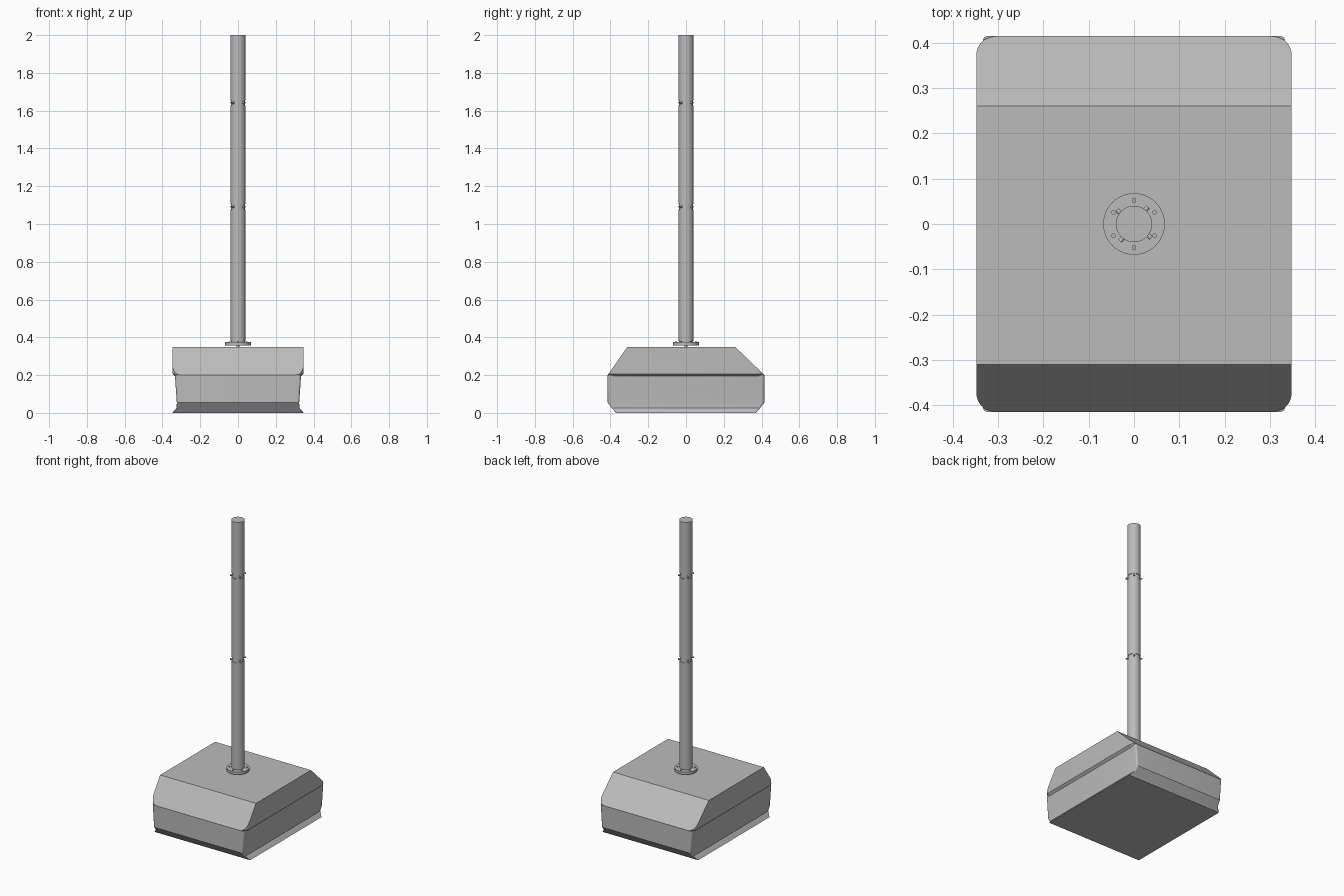
import bpy, bmesh
from math import pi, sin, cos, radians
from mathutils import Vector, Matrix

cube = bpy.data.objects.get("Cube")
if cube:
    bpy.data.objects.remove(cube)

# One painted-metal colour
grey = bpy.data.materials.new("metal grey")
grey.use_nodes = True
grey.diffuse_color = (0.5, 0.5, 0.5, 1)
grey.node_tree.nodes["Principled BSDF"].inputs["Base Color"].default_value = (0.5, 0.5, 0.5, 1)


def make(name, bm, smooth=True):
    bmesh.ops.recalc_face_normals(bm, faces=bm.faces)
    mesh = bpy.data.meshes.new(name)
    bm.to_mesh(mesh)
    bm.free()
    mesh.materials.append(grey)
    obj = bpy.data.objects.new(name, mesh)
    bpy.context.collection.objects.link(obj)
    bpy.ops.object.select_all(action="DESELECT")
    obj.select_set(True)
    bpy.context.view_layer.objects.active = obj
    if smooth:
        bpy.ops.object.shade_smooth_by_angle(angle=radians(25))
    return obj


def rounded_ring(hx, hy, r, z, steps=8):
    """Rounded rectangle outline at height z."""
    ring = []
    for k, (sx, sy) in enumerate(((1, 1), (-1, 1), (-1, -1), (1, -1))):
        for i in range(steps + 1):
            a = pi / 2 * (k + i / steps)
            ring.append(Vector((sx * (hx - r) + r * cos(a), sy * (hy - r) + r * sin(a), z)))
    return ring


def loft(rings):
    bm = bmesh.new()
    loops = [[bm.verts.new(p) for p in ring] for ring in rings]
    n = len(loops[0])
    for low, high in zip(loops, loops[1:]):
        for i in range(n):
            j = (i + 1) % n
            bm.faces.new((low[i], low[j], high[j], high[i]))
    bm.faces.new(loops[0])
    bm.faces.new(loops[-1])
    return bm


def cylinder(bm, r, z0, z1, at=(0, 0), sides=48):
    place = Matrix.Translation((at[0], at[1], (z0 + z1) / 2))
    bmesh.ops.create_cone(bm, cap_ends=True, segments=sides, radius1=r, radius2=r,
                          depth=z1 - z0, matrix=place)


# Lower housing: tapered sides, chamfered ends and a flared skirt
make("lower_housing", loft([
    rounded_ring(0.348, 0.37, 0.003, 0),
    rounded_ring(0.325, 0.393, 0.008, 0.027),
    rounded_ring(0.324, 0.415, 0.012, 0.055),
    rounded_ring(0.334, 0.415, 0.012, 0.2),
]))

# Upper hood: rounded block trimmed by a sloping side profile
hood = make("upper_hood", loft([
    rounded_ring(0.334, 0.415, 0.04, 0.195),
    rounded_ring(0.348, 0.415, 0.042, 0.207),
    rounded_ring(0.348, 0.415, 0.042, 0.4),
]), smooth=False)
profile = [(-0.5, 0.1), (-0.5, 0.2), (-0.415, 0.2), (-0.31, 0.35),
           (0.26, 0.35), (0.415, 0.2), (0.5, 0.2), (0.5, 0.1)]
trim = make("hood_trim", loft([[Vector((x, y, z)) for y, z in profile] for x in (-0.5, 0.5)]),
            smooth=False)
trim.hide_render = True
bpy.context.view_layer.objects.active = hood
cut = hood.modifiers.new("trim", "BOOLEAN")
cut.operation = "INTERSECT"
cut.solver = "EXACT"
cut.object = trim
bpy.ops.object.select_all(action="DESELECT")
hood.select_set(True)
bpy.ops.object.modifier_apply(modifier=cut.name)
bpy.data.objects.remove(trim)
bpy.ops.object.shade_smooth_by_angle(angle=radians(25))

# Mounting flange on a short spigot, with six bolts
bm = bmesh.new()
cylinder(bm, 0.008, 0.345, 0.36, sides=16)
cylinder(bm, 0.068, 0.358, 0.375)
cylinder(bm, 0.036, 0.374, 0.385)
make("mounting_flange", bm)
bm = bmesh.new()
for k in range(6):
    a = pi / 2 + k * pi / 3
    cylinder(bm, 0.005, 0.37, 0.379, (0.052 * cos(a), 0.052 * sin(a)), 12)
make("flange_bolts", bm)

# Pole sections
for name, z0, z1 in (("lower", 0.38, 1.077), ("middle", 1.105, 1.628), ("upper", 1.655, 2.0)):
    bm = bmesh.new()
    cylinder(bm, 0.04, z0, z1)
    make(name + "_pole", bm)

# Recessed couplings with four radial bolts each
for name, z in (("lower", 1.091), ("upper", 1.6415)):
    bm = bmesh.new()
    cylinder(bm, 0.036, z - 0.016, z + 0.016)
    make(name + "_coupling", bm)
    bm = bmesh.new()
    for k in range(4):
        turn = Matrix.Rotation(radians(51 + 90 * k), 4, "Z")
        place = (Matrix.Translation((0, 0, z)) @ turn @ Matrix.Translation((0.041, 0, 0))
                 @ Matrix.Rotation(pi / 2, 4, "Y"))
        bmesh.ops.create_cone(bm, cap_ends=True, segments=12, radius1=0.005, radius2=0.005,
                              depth=0.016, matrix=place)
    make(name + "_coupling_bolts", bm)
